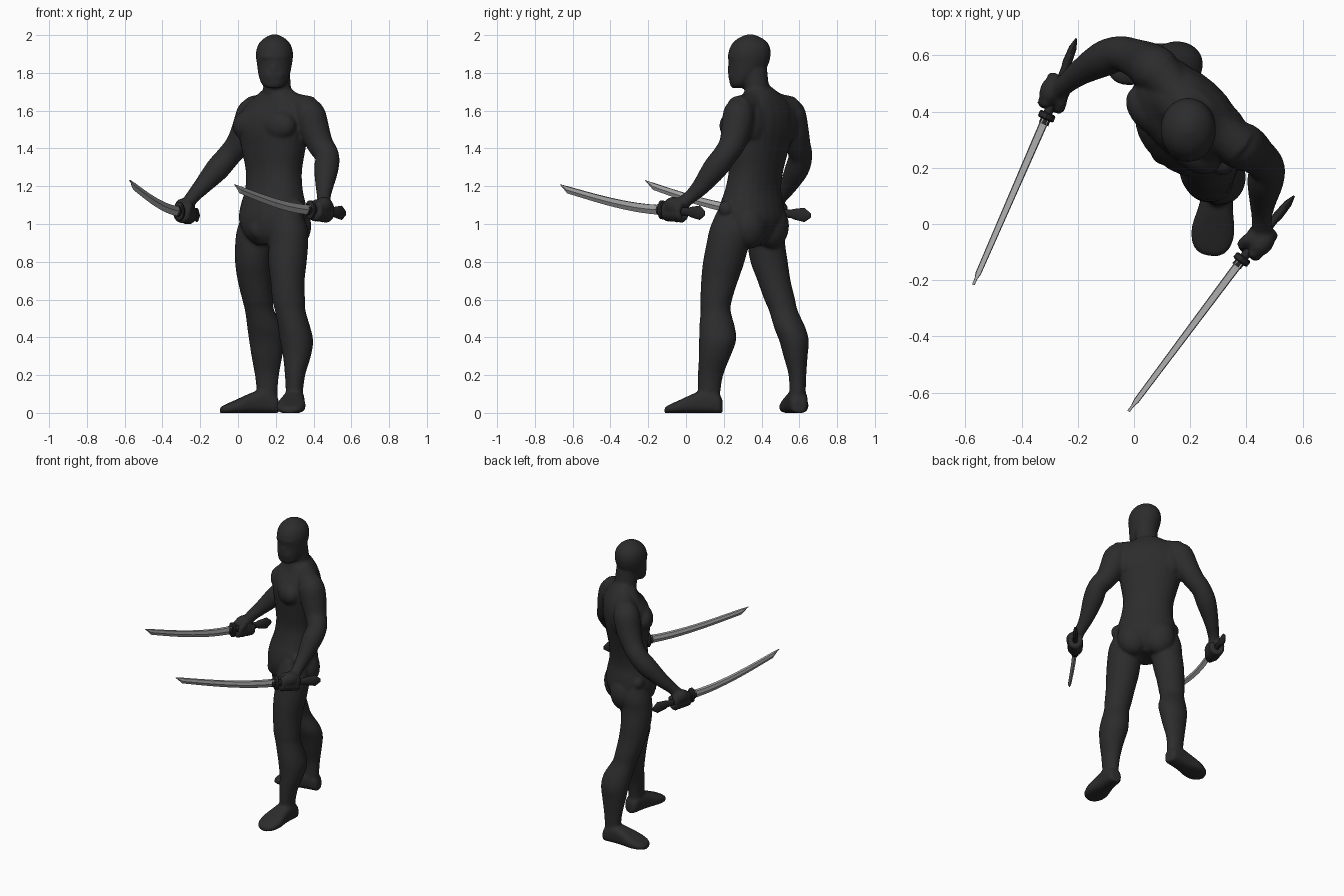
import bpy, bmesh, math
from mathutils import Vector as V, Matrix

Z = V((0, 0, 1))

def material(name, g):
    m = bpy.data.materials.new(name)
    m.diffuse_color = (g, g, g, 1)
    return m

DARK = material("charcoal suit", 0.025)
GRIP = material("dark grip", 0.020)
STEEL = material("blade steel", 0.40)

def refine(keys, k=4):
    """Catmull-Rom interpolation of key tuples."""
    out = []
    for i in range(len(keys) - 1):
        p0, p1, p2 = keys[max(i - 1, 0)], keys[i], keys[i + 1]
        p3 = keys[min(i + 2, len(keys) - 1)]
        for j in range(k):
            t = j / k
            out.append([0.5 * (2 * b + (c - a) * t + (2 * a - 5 * b + 4 * c - d) * t * t
                        + (3 * b - a - 3 * c + d) * t ** 3) for a, b, c, d in zip(p0, p1, p2, p3)])
    return out + [list(keys[-1])]

def ellipse(c, u, v, power=1.0, n=24):
    def s(x):
        return math.copysign(abs(x) ** power, x)
    return [c + u * s(math.cos(2 * math.pi * i / n)) + v * s(math.sin(2 * math.pi * i / n)) for i in range(n)]

def loft(bm, rings):
    vs = [[bm.verts.new(p) for p in r] for r in rings]
    n = len(vs[0])
    for a, b in zip(vs, vs[1:]):
        for i in range(n):
            bm.faces.new((a[i], a[(i + 1) % n], b[(i + 1) % n], b[i]))
    bm.faces.new(vs[0][::-1])
    bm.faces.new(vs[-1])

def column(bm, keys, angle=0.0, power=1.0):
    """Stack of horizontal ellipses: z, x, y, half width, half depth."""
    u, v = V((math.cos(angle), math.sin(angle), 0)), V((-math.sin(angle), math.cos(angle), 0))
    loft(bm, [ellipse(V((x, y, z)), u * w, v * d, power) for z, x, y, w, d in refine(keys)])

def tube(bm, keys, k=4):
    """Round tube along a path: x, y, z, radius."""
    pts = refine(keys, k)
    rings = []
    for i, p in enumerate(pts):
        t = (V(pts[min(i + 1, len(pts) - 1)][:3]) - V(pts[max(i - 1, 0)][:3])).normalized()
        q = t.to_track_quat('Z', 'Y')
        rings.append(ellipse(V(p[:3]), q @ V((p[3], 0, 0)), q @ V((0, p[3], 0)), n=16))
    loft(bm, rings)

def blob(bm, c, r, angle=0.0):
    m = Matrix.Translation(c) @ Matrix.Rotation(angle, 4, 'Z') @ Matrix.Diagonal((*r, 1))
    bmesh.ops.create_uvsphere(bm, u_segments=20, v_segments=12, radius=1, matrix=m)

def finish(name, bm, mat):
    bmesh.ops.recalc_face_normals(bm, faces=bm.faces)
    me = bpy.data.meshes.new(name)
    bm.to_mesh(me)
    bm.free()
    me.materials.append(mat)
    ob = bpy.data.objects.new(name, me)
    bpy.context.collection.objects.link(ob)
    return ob

bm = bmesh.new()

# torso, turned about 42 degrees
ANG = math.radians(-42)
A = V((math.cos(ANG), math.sin(ANG), 0))
F = V((math.sin(ANG), -math.cos(ANG), 0))
column(bm, [(0.89, .18, .325, .07, .09), (0.94, .18, .335, .14, .135), (1.02, .185, .345, .188, .157),
            (1.10, .187, .348, .185, .145), (1.18, .19, .355, .166, .124), (1.28, .19, .37, .162, .12),
            (1.40, .188, .38, .186, .136), (1.50, .187, .388, .208, .148), (1.58, .192, .395, .205, .138),
            (1.64, .205, .405, .175, .105), (1.68, .208, .40, .125, .085), (1.71, .208, .395, .08, .07)], ANG, 0.9)

# muscle masses: chest, buttocks, shoulder blades, shoulder yoke, hip joints
C = V((.19, .39, 0))
H = V((.185, .345, 0))
for s in (-1, 1):
    blob(bm, C + F * .075 + A * s * .095 + Z * 1.52, (.115, .075, .085), ANG)
    blob(bm, H - F * .07 + A * s * .085 + Z * .99, (.1, .085, .12), ANG)
    blob(bm, C - F * .07 + A * s * .11 + Z * 1.54, (.1, .06, .12), ANG)
    sh = V((.378, .275, 1.6)) if s > 0 else V((.08, .55, 1.6))
    tube(bm, [(.208, .39, 1.70, .06), (*V((.208, .40, 1.655)).lerp(sh, .45), .07), (*sh, .078)])
blob(bm, C + F * .07 + Z * 1.26, (.085, .055, .16), ANG)
blob(bm, H + F * .115 + Z * .975, (.05, .05, .06), ANG)
for p in ((.315, .215, 1.08), (.06, .45, 1.08)):
    blob(bm, V(p), (.043, .043, .045))

# neck and masked head
column(bm, [(1.62, .21, .40, .085, .08), (1.72, .207, .375, .074, .067), (1.82, .2, .36, .075, .07)])
column(bm, [(1.72, .188, .272, .035, .03), (1.74, .189, .286, .064, .054), (1.79, .191, .312, .083, .086),
            (1.84, .193, .33, .092, .104), (1.90, .193, .336, .099, .113), (1.95, .193, .34, .086, .099),
            (1.983, .193, .34, .056, .065), (2.004, .193, .34, .015, .018)])
blob(bm, V((.188, .24, 1.82)), (.02, .02, .04))
blob(bm, V((.19, .25, 1.79)), (.055, .027, .045))
blob(bm, V((.19, .255, 1.885)), (.07, .035, .02))

# legs
left_leg = [(1.08, .262, .25, .07, .08), (0.98, .268, .235, .1, .108), (0.90, .268, .222, .104, .113),
            (0.80, .262, .2, .102, .11), (0.70, .262, .178, .091, .098), (0.60, .268, .16, .087, .084),
            (0.54, .277, .157, .081, .08), (0.45, .298, .165, .086, .095), (0.38, .31, .167, .088, .098),
            (0.30, .312, .152, .074, .084), (0.20, .302, .13, .054, .067), (0.10, .298, .122, .045, .059),
            (0.03, .296, .12, .046, .06)]
right_leg = [(1.08, .105, .42, .07, .08), (0.98, .092, .425, .095, .1), (0.90, .085, .425, .1, .1),
             (0.80, .08, .44, .096, .099), (0.70, .087, .466, .089, .088), (0.60, .103, .496, .081, .082),
             (0.54, .115, .516, .078, .076), (0.45, .143, .55, .094, .083), (0.38, .152, .572, .093, .078),
             (0.30, .153, .58, .082, .064), (0.20, .153, .59, .064, .047), (0.10, .155, .59, .054, .044),
             (0.03, .156, .588, .056, .046)]
column(bm, left_leg)
column(bm, right_leg)

# feet: distance along, half width, height
for heel, toe in (((.308, .192), (.27, -.113)), ((.214, .6), (-.095, .56))):
    h, t = V((*heel, 0)), V((*toe, 0))
    side = (t - h).normalized().cross(Z)
    rings = []
    for s, w, z in refine([(0, .03, .07), (.06, .046, .1), (.25, .054, .125), (.45, .062, .11),
                           (.7, .077, .075), (.88, .068, .05), (.97, .045, .036), (1, .02, .024)]):
        rings.append(ellipse(h.lerp(t, s) + Z * (z / 2 - .002), side * w, Z * (z / 2), 0.7))
    loft(bm, rings)

# arms
left_arm = [(.36, .29, 1.63, .055), (.378, .28, 1.585, .083), (.403, .267, 1.5, .082), (.436, .243, 1.42, .07),
            (.472, .203, 1.36, .065), (.467, .15, 1.29, .065), (.458, .08, 1.2, .048), (.455, .03, 1.15, .038),
            (.455, -.02, 1.11, .036)]
right_arm = [(.085, .54, 1.63, .055), (.075, .55, 1.585, .083), (.045, .57, 1.5, .08), (.0, .592, 1.42, .068),
             (-.05, .606, 1.36, .063), (-.11, .587, 1.29, .064), (-.19, .54, 1.2, .047), (-.235, .505, 1.15, .038),
             (-.265, .48, 1.11, .036)]
tube(bm, left_arm)
tube(bm, right_arm)
for c in ((.375, .28, 1.575), (.075, .55, 1.575)):
    blob(bm, V(c), (.087, .085, .09))

# swords: guard position, tip, pommel end
swords = {"right": (V((-.31, .385, 1.067)), V((-.572, -.217, 1.232)), V((-.205, .66, 1.045))),
          "left": (V((.385, -.125, 1.075)), V((-.02, -.667, 1.21)), V((.57, .1, 1.057)))}

# gripping hands: fingers curl round each handle
for side, (g, tip, end) in swords.items():
    ax = (end - g).normalized()
    lat = ax.cross(Z).normalized()
    out = -1 if side == "right" else 1      # direction of the back of the hand
    if lat.dot(A) * out < 0:
        lat = -lat
    up = ax.cross(lat)
    up = up if up.z > 0 else -up
    hc = g + ax * .088
    for i in range(4):
        c = hc + ax * (i * .031 - .048)
        path = []
        for j in range(9):
            a = math.radians(75 - j * 36)
            p = c + lat * math.cos(a) * .033 + up * math.sin(a) * .042
            path.append((*p, .0195))
        tube(bm, path, 2)
    blob(bm, hc + lat * .018 + up * .03, (.04, .055, .045), math.atan2(ax.y, ax.x) - math.pi / 2)
    tube(bm, [(*(hc + up * .045 + ax * .01), .024), (*(hc - lat * .03 + up * .035 - ax * .025), .021),
              (*(hc - lat * .035 + up * .005 - ax * .055), .017)])

# fuse everything into one smooth figure
body = finish("body", bm, DARK)
rm = body.modifiers.new("fuse", 'REMESH')
rm.mode = 'VOXEL'
rm.voxel_size = 0.008
rm.use_smooth_shade = True
sm = body.modifiers.new("soften", 'SMOOTH')
sm.factor = 0.5
sm.iterations = 8

for side, (g, tip, end) in swords.items():
    flat = V((tip.x - g.x, tip.y - g.y, 0))
    lat = flat.normalized().cross(Z)

    # curved blade with spine on top, edge below
    bm = bmesh.new()
    rings = []
    for t in [i / 14 * .93 for i in range(15)] + [.965, .999]:
        ctr = g + flat * t + Z * (tip.z - g.z) * t ** 1.7
        hi = .026 - .008 * t
        lo = -hi if t <= .93 else hi - (1 - t) / .07 * 2 * hi
        w = .015 * (1 - .35 * t) * (1 if t < .95 else .5)
        mid = (hi + lo) / 2
        rings.append([ctr + lat * x + Z * (z - .018 * t ** 4) for x, z in
                      ((-w * .8, hi), (w * .8, hi), (w, mid), (0, lo), (-w, mid))])
    loft(bm, rings)
    finish(side + "_blade", bm, STEEL)

    # collar, oval guard, grip and flared pommel
    bm = bmesh.new()
    ax = end - g
    for keys in ([(-.11, .018, .028), (.02, .018, .028)],
                 [(-.05, .025, .042), (-.035, .03, .05), (.025, .03, .05), (.04, .025, .042)],
                 [(0, .016, .022), (.4, .015, .02), (.62, .014, .022), (.68, .017, .028),
                  (.88, .014, .038), (1, .003, .012)]):
        loft(bm, [ellipse(g + ax * s, lat * w, Z * h, n=16) for s, w, h in keys])
    ob = finish(side + "_hilt", bm, GRIP)
    bpy.context.view_layer.objects.active = ob
    ob.select_set(True)
    bpy.ops.object.shade_smooth_by_angle(angle=math.radians(35))
    ob.select_set(False)
